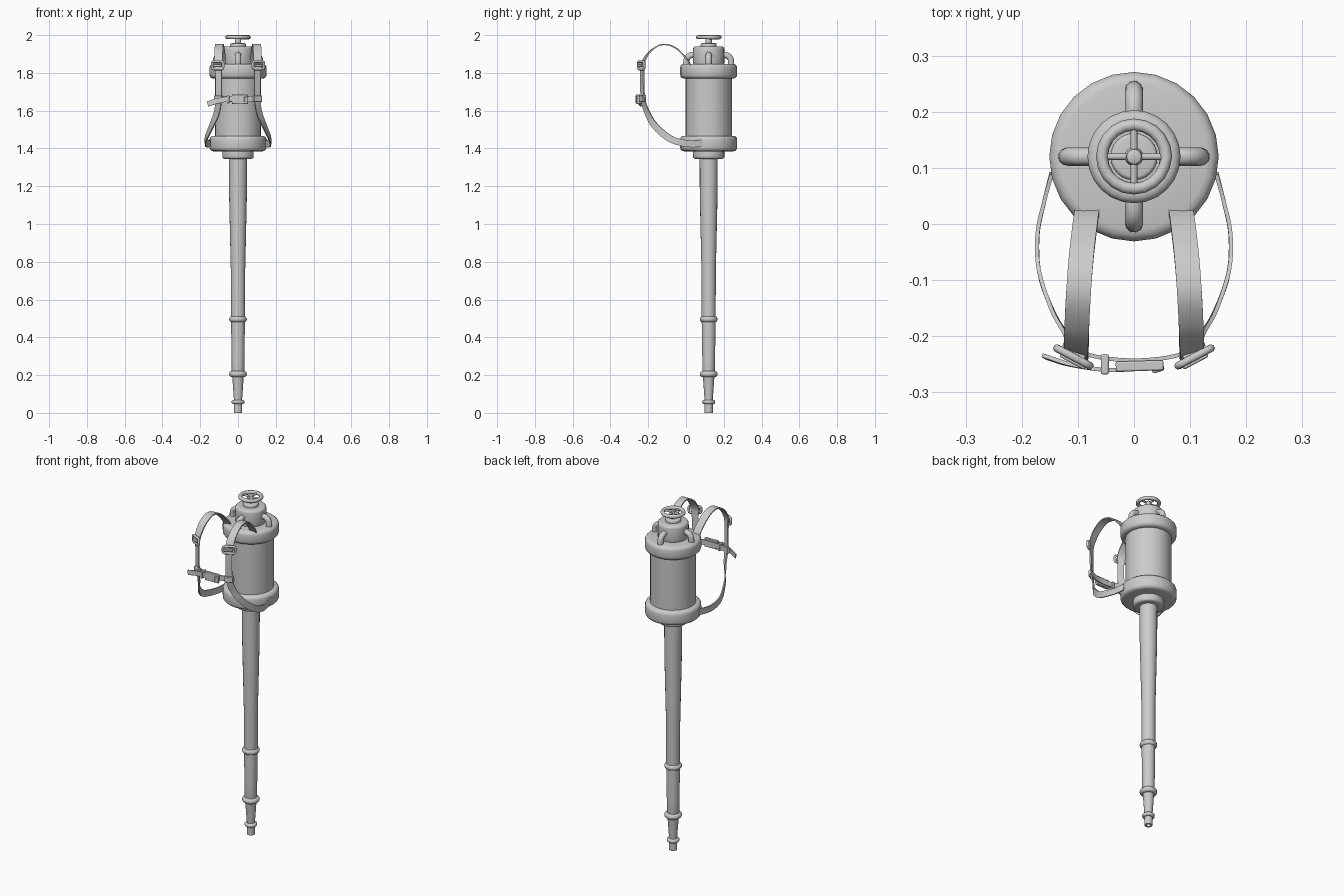
import bpy, math
from mathutils import Vector

if "Cube" in bpy.data.objects:
    bpy.data.objects.remove(bpy.data.objects["Cube"], do_unlink=True)

AXIS_Y = 0.12
grey = bpy.data.materials.new("plain grey")
grey.use_nodes = True
colour = (0.6, 0.6, 0.6, 1)
grey.diffuse_color = colour
grey.node_tree.nodes["Principled BSDF"].inputs["Base Color"].default_value = colour


def make(name, verts, faces, angle=40):
    mesh = bpy.data.meshes.new(name)
    mesh.from_pydata([tuple(v) for v in verts], [], faces)
    mesh.materials.append(grey)
    obj = bpy.data.objects.new(name, mesh)
    bpy.context.collection.objects.link(obj)
    bpy.ops.object.select_all(action="DESELECT")
    obj.select_set(True)
    bpy.context.view_layer.objects.active = obj
    bpy.ops.object.mode_set(mode="EDIT")
    bpy.ops.mesh.select_all(action="SELECT")
    bpy.ops.mesh.normals_make_consistent(inside=False)
    bpy.ops.object.mode_set(mode="OBJECT")
    bpy.ops.object.shade_smooth_by_angle(angle=math.radians(angle))
    return obj


def skin(name, rings, closed=False, angle=40):
    """Join equal rings of points into a tube, capped unless closed."""
    n, m = len(rings[0]), len(rings)
    faces = []
    for i in range(m if closed else m - 1):
        for k in range(n):
            a, b, j = i * n, (i + 1) % m * n, (k + 1) % n
            faces.append((a + k, a + j, b + j, b + k))
    if not closed:
        faces += [tuple(range(n)), tuple(range((m - 1) * n, m * n))]
    return make(name, [v for r in rings for v in r], faces, angle)


def lathe(name, profile, sides=24):
    rings = []
    for r, z in profile:
        rings.append([(r * math.cos(k * math.tau / sides),
                       AXIS_Y + r * math.sin(k * math.tau / sides), z) for k in range(sides)])
    return skin(name, rings)


def band(name, r, z0, z1, inner, bevel):
    """Solid collar with rounded rims."""
    prof = [(inner, z0)]
    for c, start in ((z0 + bevel, -90), (z1 - bevel, 0)):
        for s in range(4):
            t = math.radians(start + 30 * s)
            prof.append((r - bevel + bevel * math.cos(t), c + bevel * math.sin(t)))
    return lathe(name, prof + [(inner, z1)])


def smooth(points, steps=5):
    """Catmull-Rom samples through the points."""
    p = [Vector(q) for q in points]
    p = [2 * p[0] - p[1]] + p + [2 * p[-1] - p[-2]]
    out = []
    for i in range(1, len(p) - 2):
        a, b, c, d = p[i - 1:i + 3]
        for s in range(steps):
            t = s / steps
            out.append(0.5 * (2 * b + (c - a) * t + (2 * a - 5 * b + 4 * c - d) * t * t
                              + (3 * b - a - 3 * c + d) * t ** 3))
    return out + [p[-2]]


def pipe(name, pts, radius, sides=8, closed=False):
    rings, n = [], len(pts)
    ref = None
    for i, p in enumerate(pts):
        q0 = pts[i - 1] if closed or i else p
        q1 = pts[(i + 1) % n] if closed or i < n - 1 else p
        t = (q1 - q0).normalized()
        if ref is None:
            ref = t.orthogonal()
        ref = (ref - t * ref.dot(t)).normalized()
        side = t.cross(ref)
        rings.append([p + radius * (ref * math.cos(k * math.tau / sides)
                                    + side * math.sin(k * math.tau / sides)) for k in range(sides)])
    return skin(name, rings, closed, 60)


def strap(name, pts, widths, width, thick=0.007):
    path, across = smooth(pts), smooth(widths)
    rings = []
    for i, p in enumerate(path):
        t = (path[min(i + 1, len(path) - 1)] - path[max(i - 1, 0)]).normalized()
        w = (across[i] - t * across[i].dot(t)).normalized()
        n = t.cross(w) * thick / 2
        w = w * width / 2
        rings.append([p - w - n, p + w - n, p + w + n, p - w + n])
    return skin(name, rings)


def block(name, centre, size, turn=0):
    c, s = math.cos(turn), math.sin(turn)
    rings = []
    for z in (-size[2] / 2, size[2] / 2):
        ring = []
        for u, v in ((-1, -1), (1, -1), (1, 1), (-1, 1)):
            x, y = u * size[0] / 2, v * size[1] / 2
            ring.append(Vector(centre) + Vector((x * c - y * s, x * s + y * c, z)))
        rings.append(ring)
    obj = skin(name, rings)
    bev = obj.modifiers.new("soft edges", "BEVEL")
    bev.width, bev.segments = 0.003, 2
    return obj


# Lance tube with a hollow tip
lathe("lance_tube", [(0.011, 0.04), (0.013, 0), (0.022, 0), (0.022, 0.06), (0.021, 0.06),
                     (0.031, 0.2), (0.033, 0.21), (0.034, 0.3), (0.037, 0.5), (0.038, 0.75),
                     (0.047, 1.15), (0.048, 1.36)], 20)
band("tip_ring", 0.034, 0.047, 0.069, 0.018, 0.009)
band("lower_ring", 0.047, 0.19, 0.221, 0.028, 0.014)
band("upper_ring", 0.047, 0.48, 0.511, 0.03, 0.014)

# Tank
band("bottom_flange", 0.083, 1.345, 1.4, 0.03, 0.012)
lathe("tank_body", [(0.123, 1.4), (0.123, 1.83)])
band("bottom_band", 0.151, 1.385, 1.467, 0.06, 0.02)
band("top_band", 0.151, 1.77, 1.848, 0.06, 0.02)
band("neck", 0.083, 1.84, 1.94, 0.02, 0.014)
band("valve_collar", 0.042, 1.93, 1.957, 0.01, 0.007)
lathe("valve_stem", [(0.017, 1.95), (0.017, 1.985), (0.013, 1.997), (0.005, 2)], 14)

# Hand wheel
circle = [Vector((0.057 * math.cos(k * math.tau / 20), AXIS_Y + 0.057 * math.sin(k * math.tau / 20), 1.989))
          for k in range(20)]
pipe("wheel_rim", circle, 0.011, 8, True)
for k in range(4):
    d = Vector((math.cos(k * math.pi / 2), math.sin(k * math.pi / 2), 0))
    hub = Vector((0, AXIS_Y, 1.988))
    pipe("wheel_spoke", [hub, hub + d * 0.055], 0.006)
    # Arched pipes from the neck to the tank top
    arch = [(0.06, 1.893), (0.085, 1.895), (0.105, 1.888), (0.117, 1.87), (0.119, 1.835)]
    pipe("tank_pipe", smooth([d * r + Vector((0, AXIS_Y, z)) for r, z in arch], 3), 0.0165, 10)

# Harness, mirrored left and right
upper = [(0.083, 0.027, 1.835), (0.087, 0, 1.878), (0.094, -0.06, 1.935), (0.099, -0.125, 1.95),
         (0.102, -0.185, 1.918), (0.103, -0.222, 1.868), (0.104, -0.235, 1.82)]
upper_w = [(1, -0.05, 0)] * 4 + [(1, 0.1, 0), (1, 0.3, 0), (1, 0.5, 0)]
lower = [(0.104, -0.23, 1.86), (0.102, -0.232, 1.77), (0.103, -0.227, 1.66), (0.112, -0.205, 1.59),
         (0.14, -0.165, 1.52), (0.168, -0.09, 1.455), (0.172, -0.02, 1.43), (0.16, 0.04, 1.424),
         (0.147, 0.09, 1.43)]
lower_w = [(1, 0.5, 0), (1, 0.5, 0), (1, 0.6, 0.1), (0.8, 0.7, 0.3), (0.4, 0.7, 0.6),
           (0.1, 0.5, 0.9), (0, 0.2, 1), (0, 0, 1), (0, -0.1, 1)]
for side, s in (("left", 1), ("right", -1)):
    flip = lambda pts: [(s * x, y, z) for x, y, z in pts]
    strap(side + "_shoulder_strap", flip(upper), flip(upper_w), 0.044)
    strap(side + "_lower_strap", flip(lower), flip(lower_w), 0.036)
    # Buckle frame with a centre bar
    mid, u = Vector((s * 0.108, -0.237, 1.84)), Vector((s * 0.88, 0.47, 0))
    frame = []
    for cx, cz, start in ((1, 1, 0), (-1, 1, 90), (-1, -1, 180), (1, -1, 270)):
        for a in (start, start + 45, start + 90):
            t = math.radians(a)
            frame.append(mid + u * (cx * 0.024 + 0.009 * math.cos(t))
                         + Vector((0, 0, cz * 0.011 + 0.009 * math.sin(t))))
    pipe(side + "_buckle_frame", frame, 0.007, 8, True)
    block(side + "_buckle_bar", mid + Vector((0, -0.006, 0)), (0.05, 0.012, 0.013), s * 0.49)
    block(side + "_strap_slider", (s * 0.103, -0.232, 1.663), (0.046, 0.018, 0.034), s * 0.49)

# Chest strap, clasp and loose end
chest = [(-0.125, -0.215, 1.668), (-0.07, -0.236, 1.662), (0, -0.243, 1.66), (0.07, -0.236, 1.662),
         (0.125, -0.215, 1.668)]
strap("chest_strap", chest, [(0, 0, 1)] * 5, 0.03)
loose = [(-0.16, -0.236, 1.635), (-0.115, -0.25, 1.65), (-0.05, -0.26, 1.662), (0.02, -0.258, 1.662)]
strap("loose_strap_end", loose, [(0.2, 0, 1)] * 2 + [(0, 0, 1)] * 2, 0.028)
block("clasp_loop", (-0.052, -0.25, 1.66), (0.014, 0.036, 0.042))
block("clasp_body", (0.01, -0.253, 1.66), (0.085, 0.018, 0.05), 0.03)
block("clasp_tongue", (0.042, -0.256, 1.66), (0.022, 0.016, 0.03), 0.3)
